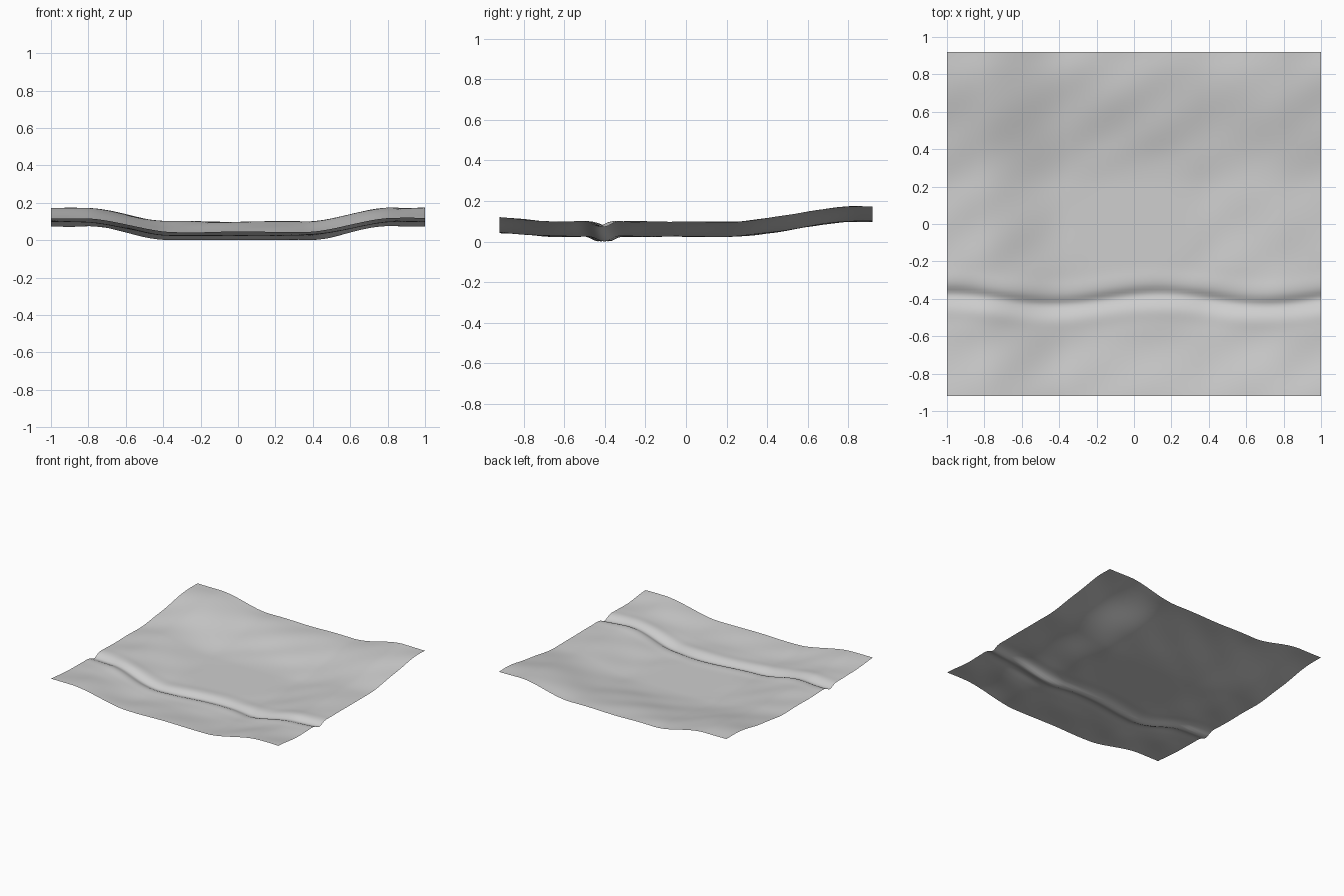
import bpy
import bmesh
from math import sin, cos, exp, pi, hypot

cube = bpy.data.objects.get("Cube")
if cube:
    bpy.data.objects.remove(cube, do_unlink=True)

HALF_X, HALF_Y = 1.0, 0.92


def ramp(start, end, v):
    """Smooth step from 0 to 1 between start and end."""
    t = min(max((v - start) / (end - start), 0), 1)
    return t * t * (3 - 2 * t)


def stream_line(x):
    """Meandering centre line of the stream bed."""
    return -0.405 + 0.028 * cos(2 * pi * (x - 0.13) / 1.13)


def height(x, y):
    # Valley floor with rising sides, back and front
    z = 0.027 + 0.073 * ramp(0.36, 0.82, abs(x))
    z += 0.076 * ramp(0.2, 0.86, y) + 0.021 * ramp(0.62, 0.95, -y)
    # Diagonal ripples, levelled out around the middle clearing
    ripple = 0.0022 * sin(19 * (y - 0.7 * x)) * (0.7 + 0.3 * sin(5 * x + 3 * y))
    ripple += 0.0012 * sin(9 * x + 13 * y)
    z += ripple * ramp(0.2, 0.5, hypot(x, y))
    # Stream bed with a steep back bank and a gentler front bank
    d = y - stream_line(x)
    width = 0.035 if d > 0 else 0.045
    z -= 0.023 * exp(-(d / width) ** 2)
    # Low lips beside the stream
    z += 0.003 * exp(-((abs(d) - 0.09) / 0.04) ** 2)
    return max(z, 0)


# Ground sheet
bm = bmesh.new()
bmesh.ops.create_grid(bm, x_segments=110, y_segments=110, size=1)
for v in bm.verts:
    v.co.y *= HALF_Y
    v.co.z = height(v.co.x, v.co.y)
lowest = min(v.co.z for v in bm.verts)
for v in bm.verts:
    v.co.z -= lowest
for f in bm.faces:
    f.smooth = True
mesh = bpy.data.meshes.new("terrain")
bm.to_mesh(mesh)
bm.free()
terrain = bpy.data.objects.new("terrain", mesh)
bpy.context.collection.objects.link(terrain)

# Plain grey ground
grey = bpy.data.materials.new("ground grey")
grey.use_nodes = True
colour = (0.62, 0.62, 0.62, 1)
grey.diffuse_color = colour
grey.node_tree.nodes["Principled BSDF"].inputs["Base Color"].default_value = colour
mesh.materials.append(grey)
